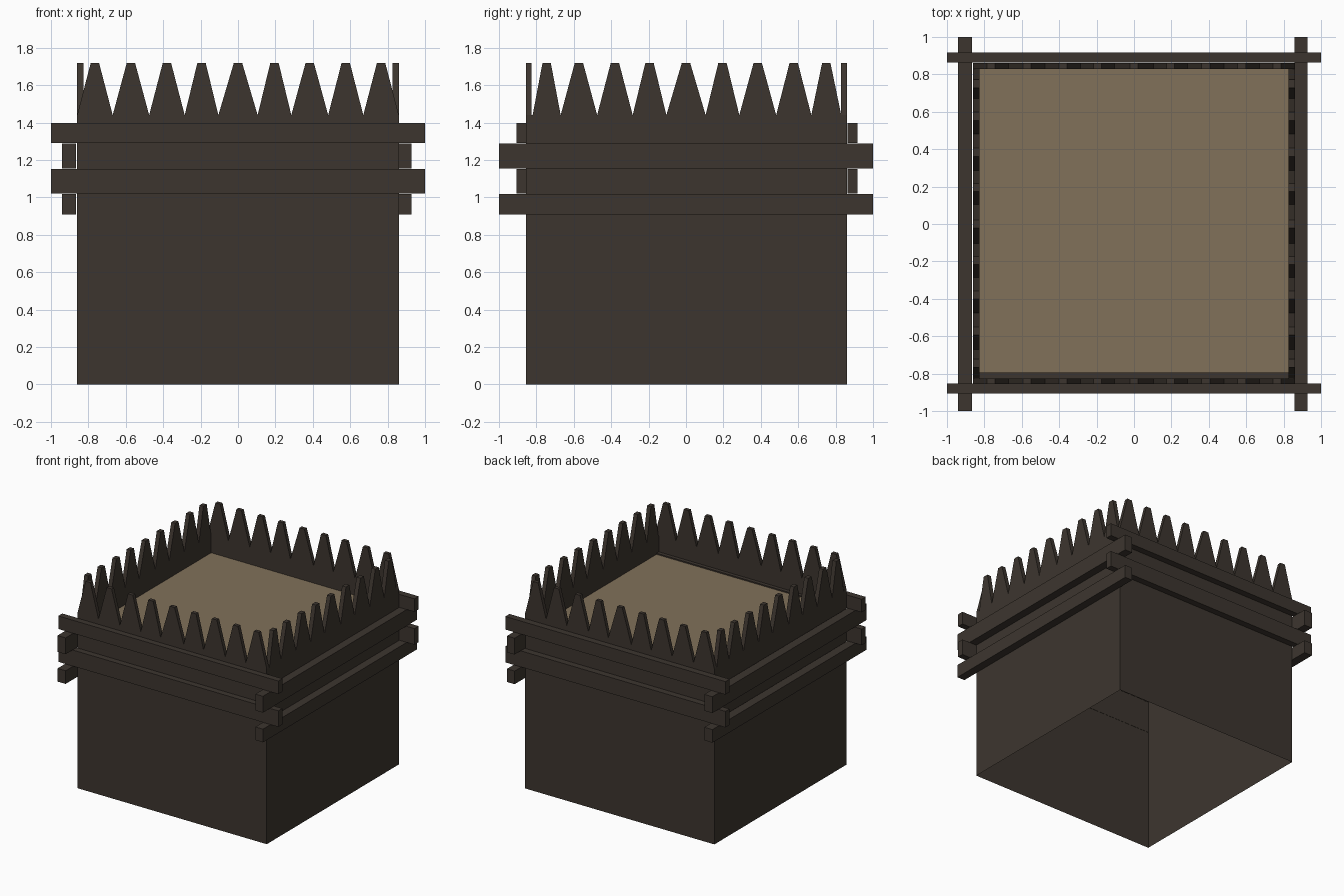
import bpy, bmesh

if "Cube" in bpy.data.objects:
    bpy.data.objects.remove(bpy.data.objects["Cube"])


def material(name, rgb):
    m = bpy.data.materials.new(name)
    m.diffuse_color = (*rgb, 1)
    m.use_nodes = True
    m.node_tree.nodes["Principled BSDF"].inputs["Base Color"].default_value = m.diffuse_color
    return m


WOOD = material("dark wood", (0.046, 0.036, 0.028))
EARTH = material("packed earth", (0.220, 0.165, 0.102))

TOP, NOTCH, FLOOR = 1.72, 1.44, 1.30
VALLEYS = [-.67, -.475, -.285, -.105, .105, .285, .482, .67]


def make_object(name, bm, mat):
    bmesh.ops.recalc_face_normals(bm, faces=bm.faces)
    me = bpy.data.meshes.new(name)
    bm.to_mesh(me)
    bm.free()
    me.materials.append(mat)
    ob = bpy.data.objects.new(name, me)
    bpy.context.collection.objects.link(ob)
    return ob


def box(name, x0, x1, y0, y1, z0, z1, mat):
    bm = bmesh.new()
    bmesh.ops.create_cube(bm, size=1)
    for v in bm.verts:
        v.co.x = x0 if v.co.x < 0 else x1
        v.co.y = y0 if v.co.y < 0 else y1
        v.co.z = z0 if v.co.z < 0 else z1
    return make_object(name, bm, mat)


def palisade(name, ends, tooth_ends, outer, inner, place):
    """Wall with pointed tops; hollow below the floor and open at the bottom."""
    notches = [tooth_ends[0]] + VALLEYS + [tooth_ends[1]]
    prof = [(ends[0], 0), (ends[0], NOTCH)]
    if tooth_ends[0] - ends[0] > .001:
        prof.append((tooth_ends[0], NOTCH))
    for a, b in zip(notches, notches[1:]):
        c = (a + b) / 2
        prof += [(c - .022, TOP), (c + .022, TOP), (b, NOTCH)]
    if ends[1] - tooth_ends[1] > .001:
        prof.append((ends[1], NOTCH))
    prof.append((ends[1], 0))

    bm = bmesh.new()
    out = [bm.verts.new(place(u, outer, z)) for u, z in prof]
    inn = [bm.verts.new(place(u, inner, max(z, FLOOR - .02))) for u, z in prof]
    bm.faces.new(out)
    bm.faces.new(inn[::-1])
    # tooth flanks and tips only, the ends stay open at the corners
    for i in range(1, len(prof) - 2):
        bm.faces.new((out[i], inn[i], inn[i + 1], out[i + 1]))
    make_object(name, bm, WOOD)


# Four pointed walls
along_x = lambda u, d, z: (u, d, z)
along_y = lambda u, d, z: (d, u, z)
palisade("front_wall", (-.86, .86), (-.86, .86), -.855, -.825, along_x)
palisade("back_wall", (-.86, .86), (-.86, .86), .86, .83, along_x)
palisade("left_wall", (-.855, .86), (-.82, .83), -.86, -.825, along_y)
palisade("right_wall", (-.855, .86), (-.82, .83), .86, .825, along_y)

# Earth platform inside, with a wooden ledge at the front
bm = bmesh.new()
bm.faces.new([bm.verts.new((x, y, FLOOR)) for x, y in
              ((-.826, -.80), (.826, -.80), (.826, .835), (-.826, .835))])
make_object("earth_floor", bm, EARTH)
box("front_ledge", -.825, .825, -.826, -.795, FLOOR - .02, FLOOR + .01, WOOD)

# Interlocking horizontal beams
for i, (z0, z1) in enumerate(((1.02, 1.152), (1.29, 1.397))):
    box(f"front_beam_{i}", -1, 1, -.905, -.853, z0, z1, WOOD)
    box(f"back_beam_{i}", -1, 1, .863, .917, z0, z1, WOOD)
for i, (z0, z1) in enumerate(((.91, 1.018), (1.154, 1.288))):
    box(f"left_beam_{i}", -.94, -.867, -1, 1, z0, z1, WOOD)
    box(f"right_beam_{i}", .858, .927, -1, 1, z0, z1, WOOD)
